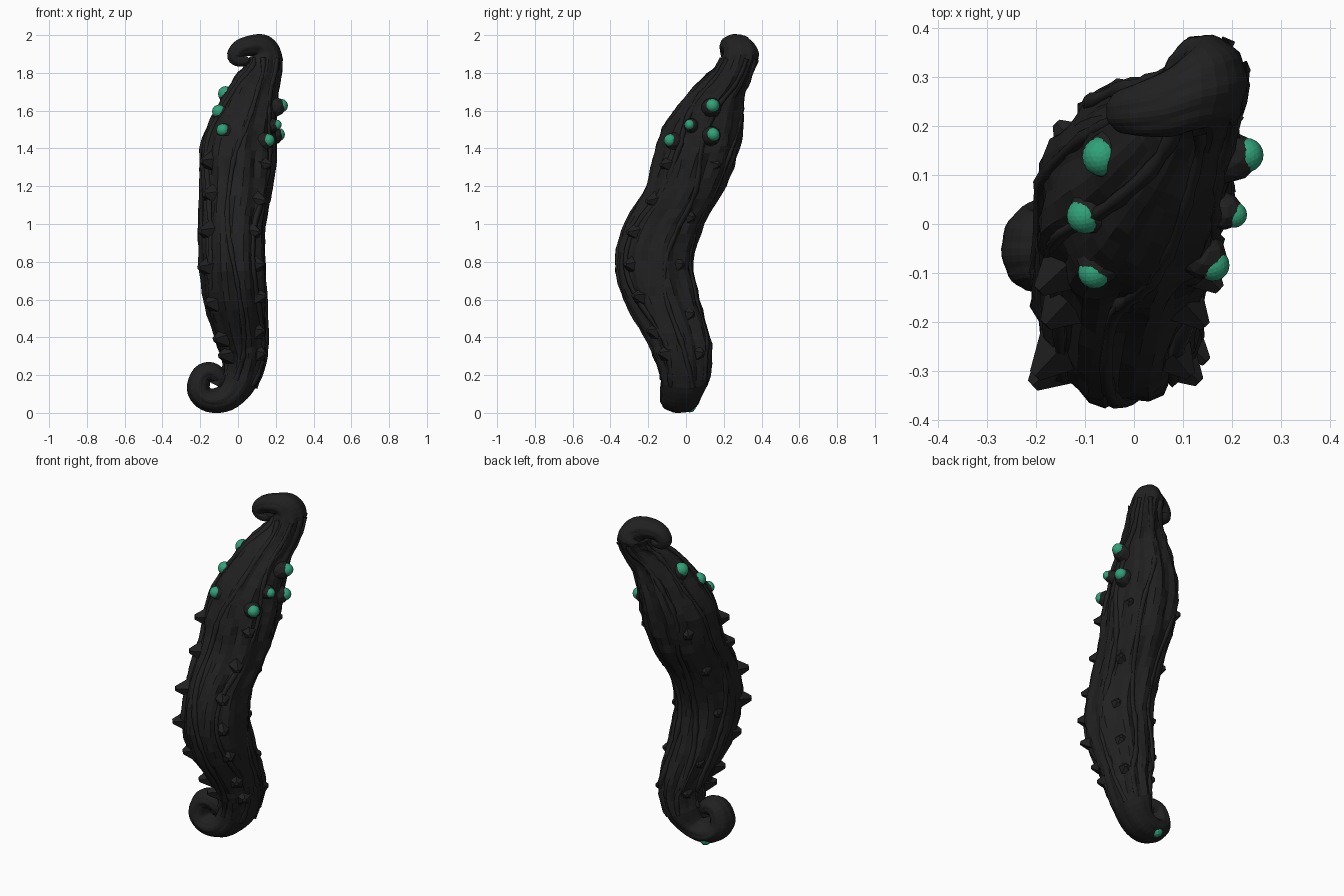
import bpy, bmesh, math, random
from mathutils import Vector

random.seed(4)
cube = bpy.data.objects.get("Cube")
if cube:
    bpy.data.objects.remove(cube, do_unlink=True)


def make_material(name, colour):
    mat = bpy.data.materials.new(name)
    mat.use_nodes = True
    mat.diffuse_color = (*colour, 1)
    shader = next(n for n in mat.node_tree.nodes if n.type == 'BSDF_PRINCIPLED')
    shader.inputs["Base Color"].default_value = (*colour, 1)
    return mat


black_skin = make_material("black skin", (0.015, 0.015, 0.015))
green_glow = make_material("green eye", (0.03, 0.36, 0.19))


def finish(bm, name, material):
    """Turn a bmesh into a named, single-colour object."""
    bmesh.ops.recalc_face_normals(bm, faces=bm.faces)
    mesh = bpy.data.meshes.new(name)
    bm.to_mesh(mesh)
    bm.free()
    mesh.materials.append(material)
    obj = bpy.data.objects.new(name, mesh)
    bpy.context.collection.objects.link(obj)
    return obj


# Spine stations: x, y, z, half width across, half depth
lower_curl = [
    (-.115, -.05, .145, .03, .035),
    (-.10, -.05, .18, .045, .05),
    (-.14, -.05, .215, .052, .065),
    (-.19, -.05, .20, .055, .075),
    (-.21, -.05, .13, .06, .085),
    (-.18, -.04, .08, .06, .095),
    (-.12, -.035, .065, .065, .10),
    (-.05, -.025, .09, .075, .105),
    (.005, -.005, .17, .095, .125),
]
trunk = [
    (.035, -.015, .29, .11, .15),
    (.02, -.045, .4, .135, .17),
    (-.015, -.13, .6, .165, .20),
    (-.03, -.168, .8, .175, .205),
    (-.03, -.115, 1, .175, .21),
    (-.01, 0, 1.2, .19, .21),
    (.003, .06, 1.4, .198, .22),
    (.035, .105, 1.55, .165, .20),
    (.085, .165, 1.7, .13, .145),
    (.135, .25, 1.81, .097, .105),
]
upper_curl = [
    (.145, .29, 1.89, .085, .095),
    (.125, .28, 1.935, .07, .085),
    (.075, .25, 1.945, .055, .07),
    (.015, .235, 1.93, .048, .055),
    (-.015, .23, 1.893, .043, .045),
    (.0, .23, 1.87, .036, .04),
    (.035, .23, 1.868, .03, .035),
    (.05, .23, 1.885, .02, .025),
]
spine = [Vector(row) for row in lower_curl + trunk + upper_curl]
first_trunk = len(lower_curl)


def station(s):
    """Smooth interpolation along the spine, s counted in stations."""
    i = min(int(s), len(spine) - 2)
    f = s - i
    a, b = spine[max(i - 1, 0)], spine[i]
    c, d = spine[i + 1], spine[min(i + 2, len(spine) - 1)]
    return (b * 2 + (c - a) * f + (a * 2 - b * 5 + c * 4 - d) * f ** 2
            + (b * 3 - a - c * 3 + d) * f ** 3) / 2


def skin_point(s, angle, scale=1.0):
    """Point on the body at a station and an angle around it."""
    p = station(s)
    t = station(min(s + .05, len(spine) - 1)) - station(max(s - .05, 0))
    side = Vector((t[2], 0, -t[0])).normalized()
    return (Vector(p[:3]) + side * (p[3] * scale * math.cos(angle))
            + Vector((0, p[4] * scale * math.sin(angle), 0)))


# Body: one ridged, slightly twisting tube from curl to curl
bm = bmesh.new()
sides, steps = 36, 4
rings = []
count = (len(spine) - 1) * steps
for k in range(count + 1):
    s = k / steps
    on_trunk = first_trunk - 1 < s < first_trunk + len(trunk)
    groove, rough = (.13, .025) if on_trunk else (.05, 0)
    ring = []
    for j in range(sides):
        a = math.tau * j / sides
        wave = abs(math.cos(4.5 * a + .5 * math.sin(s * .9) + .2 * s))
        scale = 1.03 - groove * (1 - wave) + random.uniform(-rough, rough)
        ring.append(bm.verts.new(skin_point(s, a, scale)))
    rings.append(ring)
for low, high in zip(rings, rings[1:]):
    for j in range(sides):
        n = (j + 1) % sides
        bm.faces.new((low[j], low[n], high[n], high[j]))
bm.faces.new(rings[0])
bm.faces.new(rings[-1])
finish(bm, "curled_body", black_skin)


# Thin veins wandering up the trunk
def add_vein(name, angle, phase):
    curve = bpy.data.curves.new(name, 'CURVE')
    curve.dimensions = '3D'
    curve.bevel_depth = .017
    curve.bevel_resolution = 0
    line = curve.splines.new('POLY')
    total = 48
    line.points.add(total - 1)
    for k, point in enumerate(line.points):
        s = first_trunk - 1 + (len(trunk) + 1) * k / total
        a = angle + .18 * math.sin(s * 1.1 + phase)
        point.co = (*skin_point(s, a, .96), 1)
        point.radius = random.uniform(.7, 1.2)
    curve.materials.append(black_skin)
    bpy.context.collection.objects.link(bpy.data.objects.new(name, curve))


for k in range(7):
    add_vein(f"vein_{k + 1}", math.tau * k / 7 + .2, k * 1.7)


# Spikes: broad rows on the front corners, low bumps on the back corners
def add_spike(bm, s, angle, width, height):
    root = skin_point(s, angle, .95)
    centre = Vector(station(s)[:3])
    out = (root - centre).normalized()
    geom = bmesh.ops.create_cone(bm, cap_ends=True, segments=5, radius1=width,
                                 radius2=width * .25, depth=height)
    turn = out.to_track_quat('Z', 'Y')
    for v in geom["verts"]:
        v.co = turn @ v.co + root + out * height * .35


bm = bmesh.new()
for degrees, width, height, number in ((222, .06, .07, 7), (318, .048, .055, 7),
                                       (140, .04, .035, 5), (40, .04, .03, 5)):
    for k in range(number):
        s = first_trunk + .2 + 5.4 * k / (number - 1)
        add_spike(bm, s, math.radians(degrees) + random.uniform(-.1, .1),
                  width, height * random.uniform(.8, 1.15))
finish(bm, "spikes", black_skin)


# Eyes: dark sockets swelling out of the skin, with green domes
def add_ball(name, centre, radius, material, detail=2, axis=Vector((0, 0, 1)), stretch=1):
    bm = bmesh.new()
    bmesh.ops.create_icosphere(bm, subdivisions=detail, radius=radius)
    turn = axis.to_track_quat('Z', 'Y')
    for v in bm.verts:
        v.co.z *= stretch
        v.co = turn @ v.co + centre
    finish(bm, name, material)


# Tip position, size and upward tilt of each eye
eyes = {
    "left_back_upper": ((.262, .145, 1.635), 1, 0),
    "left_back_lower": ((.245, .155, 1.48), 1, 0),
    "left_middle": ((.228, .01, 1.53), .75, 0),
    "left_front": ((.185, -.105, 1.45), .95, 0),
    "right_back": ((-.095, .135, 1.715), 1.15, .6),
    "right_middle": ((-.125, 0, 1.615), 1.05, .5),
    "right_front": ((-.095, -.125, 1.51), .95, .2),
}
for name, (tip, size, tilt) in eyes.items():
    tip = Vector(tip)
    core = Vector(min((station(first_trunk + k / 5) for k in range(45)),
                      key=lambda p: abs(p[2] - tip.z + .04))[:3])
    out = ((tip - core).normalized() + Vector((0, 0, tilt))).normalized()
    add_ball(name + "_socket", tip - out * .085 * size, .054 * size, black_skin,
             axis=out, stretch=1.5)
    add_ball(name + "_eye", tip - out * .034 * size, .035 * size, green_glow, 3)

# Small glowing spot under the lower curl
add_ball("underside_spot", Vector((-.145, .02, .036)), .034, green_glow)
